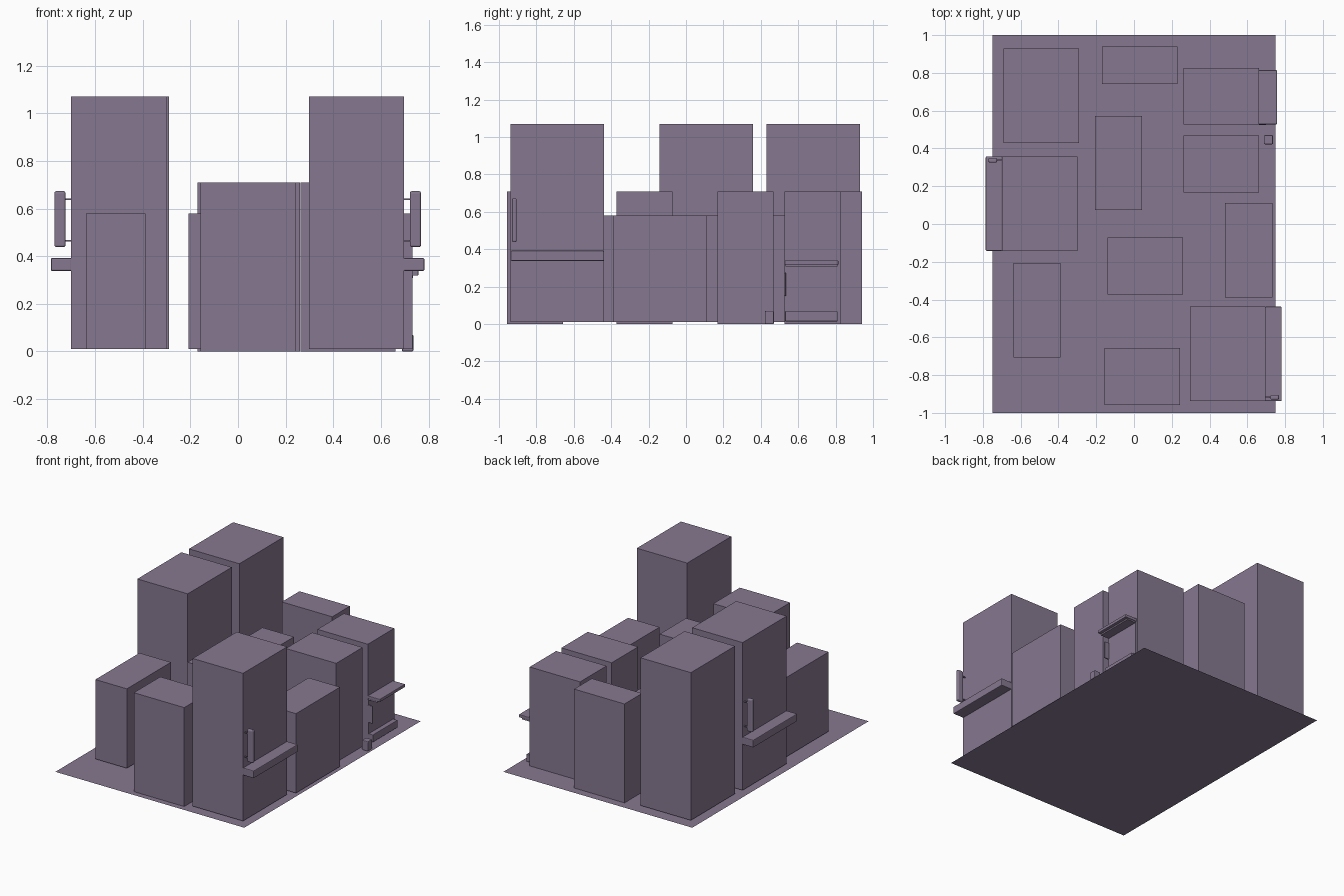
import bpy
from mathutils import Matrix, Vector

if "Cube" in bpy.data.objects:
    bpy.data.objects.remove(bpy.data.objects["Cube"])

mat = bpy.data.materials.new("mauve")
mat.diffuse_color = (0.24, 0.19, 0.28, 1)
mat.use_nodes = True
mat.node_tree.nodes["Principled BSDF"].inputs["Base Color"].default_value = mat.diffuse_color


def finish(ob, bevel=0, segments=2):
    ob.data.materials.append(mat)
    if bevel:
        m = ob.modifiers.new("bevel", "BEVEL")
        m.width, m.segments = bevel, segments
    return ob


def box(name, x0, x1, y0, y1, z0, z1, bevel=0, segments=2):
    bpy.ops.mesh.primitive_cube_add(size=1)
    ob = bpy.context.object
    ob.name = name
    c = Vector(((x0 + x1) / 2, (y0 + y1) / 2, (z0 + z1) / 2))
    ob.data.transform(Matrix.Translation(c) @ Matrix.Diagonal((x1 - x0, y1 - y0, z1 - z0, 1)))
    return finish(ob, bevel, segments)


# Ground sheet
bpy.ops.mesh.primitive_plane_add(size=1)
ground = bpy.context.object
ground.name = "ground_sheet"
ground.data.transform(Matrix.Diagonal((1.5, 2, 1, 1)))
finish(ground)

# Building blocks: (name, width, depth, bottom, top, lower left corners)
blocks = [
    ("tower", 0.40, 0.50, 0.01, 1.07, [(-0.69, 0.43), (-0.70, -0.142), (0.297, -0.938)]),
    ("mid_block", 0.40, 0.30, 0, 0.71, [(0.262, 0.527), (0.262, 0.168), (-0.14, -0.372), (-0.157, -0.957)]),
    ("slim_block", 0.40, 0.20, 0, 0.71, [(-0.17, 0.74)]),
    ("low_block", 0.25, 0.50, 0.01, 0.58, [(-0.207, 0.073), (0.482, -0.388), (-0.638, -0.706)]),
]
for name, w, d, z0, z1, corners in blocks:
    for x, y in corners:
        box(name, x, x + w, y, y + d, z0, z1)

# Canopy and hanging sign on two towers, the second turned half round
for cx, cy, turn in ((0.497, -0.688, 1), (-0.50, 0.108, -1)):
    parts = [
        box("canopy", 0.198, 0.285, -0.25, 0.25, 0.338, 0.392, 0.005),
        box("sign_board", 0.224, 0.271, -0.242, -0.217, 0.438, 0.673, 0.009, 3),
        box("sign_bracket_low", 0.195, 0.23, -0.234, -0.226, 0.461, 0.468),
        box("sign_bracket_high", 0.195, 0.23, -0.234, -0.226, 0.636, 0.643),
    ]
    for p in parts:
        p.data.transform(Matrix.Translation((cx, cy, 0)) @ Matrix.Diagonal((turn, turn, 1, 1)))

# Street shelter against the back right block
box("shelter_roof", 0.66, 0.757, 0.527, 0.815, 0.318, 0.34, 0.004)
box("shelter_roof_lip", 0.66, 0.735, 0.532, 0.81, 0.308, 0.32)
box("shelter_back", 0.66, 0.667, 0.53, 0.812, 0.015, 0.31)
box("shelter_bench", 0.66, 0.70, 0.53, 0.81, 0.015, 0.068, 0.003)
box("shelter_poster", 0.662, 0.70, 0.524, 0.534, 0.15, 0.275, 0.003)

# Litter bin
box("litter_bin", 0.688, 0.736, 0.422, 0.47, 0, 0.07, 0.005)
